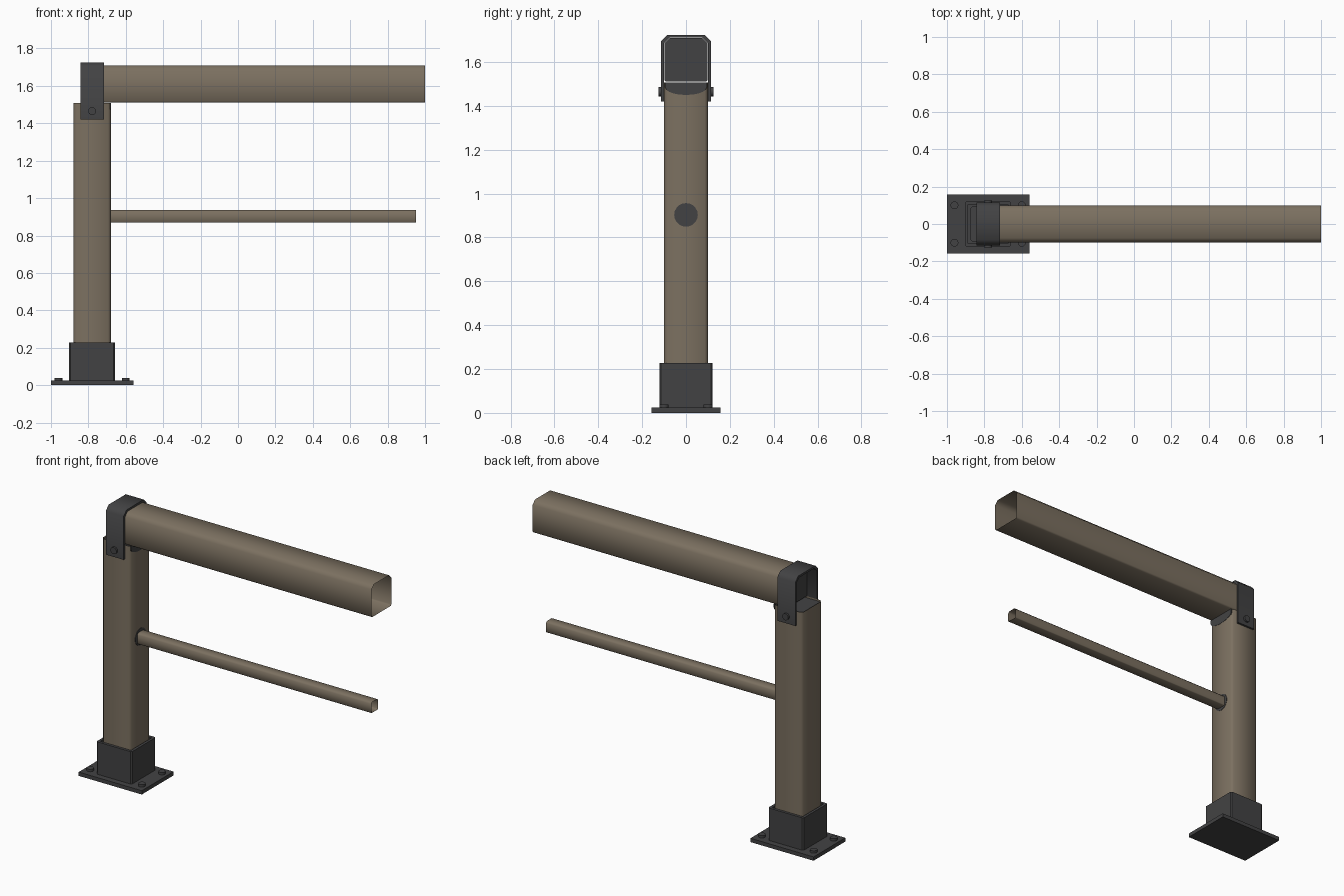
import bpy, bmesh, math
from mathutils import Vector

cube = bpy.data.objects.get("Cube")
if cube:
    bpy.data.objects.remove(cube, do_unlink=True)


def material(name, rgb):
    m = bpy.data.materials.new(name)
    m.use_nodes = True
    m.diffuse_color = (*rgb, 1)
    m.node_tree.nodes["Principled BSDF"].inputs["Base Color"].default_value = (*rgb, 1)
    return m


BROWN = material("weathered brown", (0.20, 0.163, 0.118))
DARK = material("dark grey metal", (0.055, 0.055, 0.057))


def sweep(name, outline, axis, lo, hi, mat, caps=True, smooth=None):
    """Extrude a 2D outline along x (outline is y,z), y (x,z) or z (x,y)."""
    def place(p, t):
        return {"x": (t, *p), "y": (p[0], t, p[1]), "z": (*p, t)}[axis]
    bm = bmesh.new()
    a = [bm.verts.new(place(p, lo)) for p in outline]
    b = [bm.verts.new(place(p, hi)) for p in outline]
    n = len(outline)
    for i in range(n):
        j = (i + 1) % n
        bm.faces.new((a[i], a[j], b[j], b[i]))
    if caps:
        bm.faces.new(a[::-1])
        bm.faces.new(b)
    bmesh.ops.recalc_face_normals(bm, faces=bm.faces)
    # Open tubes need their normals to point away from the axis
    middle = sum((v.co for v in bm.verts), Vector()) / len(bm.verts)
    f = bm.faces[:][0]
    if not caps and f.normal.dot(f.calc_center_median() - middle) < 0:
        bmesh.ops.reverse_faces(bm, faces=bm.faces)
    mesh = bpy.data.meshes.new(name)
    bm.to_mesh(mesh)
    bm.free()
    ob = bpy.data.objects.new(name, mesh)
    bpy.context.collection.objects.link(ob)
    mesh.materials.append(mat)
    if smooth:
        bpy.ops.object.select_all(action='DESELECT')
        ob.select_set(True)
        bpy.context.view_layer.objects.active = ob
        bpy.ops.object.shade_smooth_by_angle(angle=math.radians(smooth))
    return ob


def box(cx, cy, rx, ry, low=0.0, top=0.0):
    """Rectangle with chamfered lower and upper corners."""
    pts = []
    for sx, sy, c, flip in ((-1, -1, low, 0), (1, -1, low, 1), (1, 1, top, 0), (-1, 1, top, 1)):
        if not c:
            pts.append((cx + sx * rx, cy + sy * ry))
            continue
        pair = [(cx + sx * rx, cy + sy * (ry - c)), (cx + sx * (rx - c), cy + sy * ry)]
        pts += pair[::-1] if flip else pair
    return pts


def disc(cx, cy, r, n=16):
    return [(cx + r * math.cos(math.tau * i / n), cy + r * math.sin(math.tau * i / n)) for i in range(n)]


POST_X = -0.78

# Foot: plate, hollow sleeve and anchor bolts
sweep("base_plate", box(POST_X, 0, 0.22, 0.158), "z", 0, 0.024, DARK)
sleeve = sweep("post_sleeve", box(POST_X, 0, 0.123, 0.121, 0.008, 0.008), "z", 0.02, 0.228, DARK, caps=False)
wall = sleeve.modifiers.new("wall", "SOLIDIFY")
wall.thickness = 0.018
wall.offset = -1
for i, (sx, sy) in enumerate(((-1, -1), (1, -1), (1, 1), (-1, 1))):
    sweep(f"anchor_bolt_{i + 1}", disc(POST_X + sx * 0.18, sy * 0.1, 0.021), "z", 0.02, 0.039, DARK, smooth=40)

# Hollow square tubes
sweep("post", box(POST_X, 0, 0.1, 0.1, 0.014, 0.014), "z", 0.024, 1.508, BROWN, caps=False, smooth=100)
sweep("top_beam", box(0, 1.61, 0.1, 0.1, 0.008, 0.025), "x", -0.77, 1.0, BROWN, caps=False, smooth=100)
sweep("lower_rail", box(0, 0.903, 0.034, 0.034, 0.004, 0.01), "x", -0.69, 0.953, BROWN, caps=False, smooth=100)

# Plugs at the joints
sweep("post_plug", box(POST_X, 0, 0.096, 0.096, 0.014, 0.014), "z", 1.47, 1.5, DARK)
sweep("beam_end_plug", box(0, 1.61, 0.099, 0.099, 0.008, 0.025), "x", -0.775, -0.765, DARK)
sweep("rail_socket", disc(0, 0.903, 0.054, 20), "x", -0.684, -0.678, DARK)
lip = [(-0.095, 1.508)] + [(0.095 * math.cos(t), 1.485 + 0.035 * math.sin(t))
                           for t in (math.pi * (1 + i / 10) for i in range(11))] + [(0.095, 1.508)]
sweep("saddle_lip", lip, "x", -0.684, -0.678, DARK)

# Strap over the beam, bolted to both sides of the post
half = [(0.101, 1.42), (0.114, 1.42), (0.114, 1.695), (0.085, 1.724)]
inner = [(0.075, 1.711), (0.101, 1.686)]
strap = half + [(-y, z) for y, z in half[::-1]] + [(-y, z) for y, z in inner[::-1]] + inner
sweep("strap", strap, "x", -0.842, -0.717, DARK, smooth=60)
for side, s in (("right", -1), ("left", 1)):
    sweep(f"strap_bolt_{side}", disc(POST_X, 1.465, 0.021), "y", s * 0.1, s * 0.126, DARK, smooth=40)
